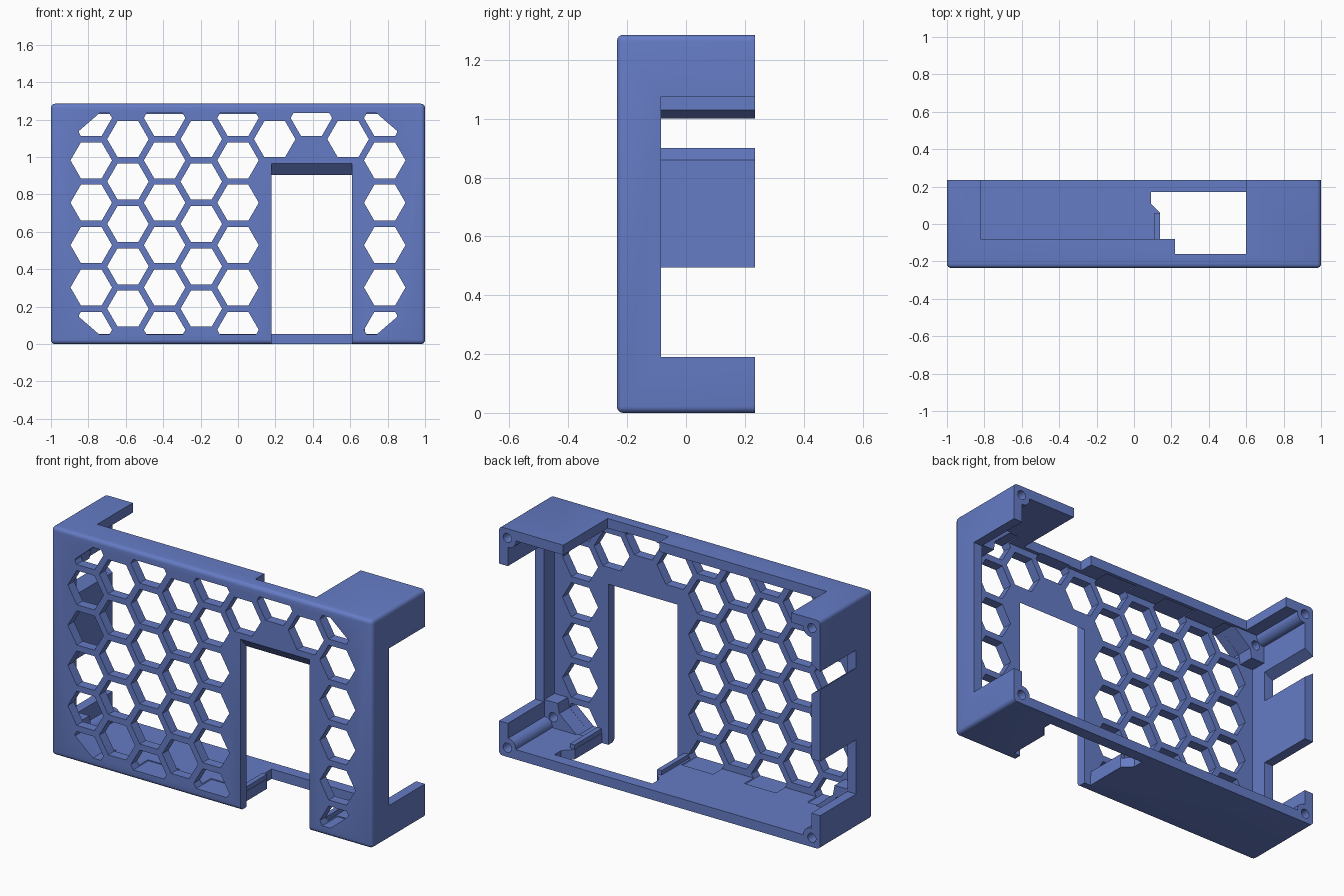
import bpy, bmesh, math

if "Cube" in bpy.data.objects:
    bpy.data.objects.remove(bpy.data.objects["Cube"])

blue = bpy.data.materials.new("matte_blue")
blue.diffuse_color = (0.13, 0.2, 0.56, 1)
blue.use_nodes = True
blue.node_tree.nodes["Principled BSDF"].inputs["Base Color"].default_value = blue.diffuse_color

X, Y, Z, T = 1.0, 0.235, 1.285, 0.055   # half width, half depth, height, wall
MID = Z / 2
BACK = 0.4                              # beyond the open back


def prism(name, shapes, axis, a, b):
    """Extrude 2D outlines along an axis; y takes (x,z), z takes (x,y), x takes (y,z)."""
    place = {"x": lambda u, v, t: (t, u, v),
             "y": lambda u, v, t: (u, t, v),
             "z": lambda u, v, t: (u, v, t)}[axis]
    bm = bmesh.new()
    for pts in shapes:
        lo = [bm.verts.new(place(u, v, a)) for u, v in pts]
        hi = [bm.verts.new(place(u, v, b)) for u, v in pts]
        bm.faces.new(lo)
        bm.faces.new(hi[::-1])
        n = len(pts)
        for i in range(n):
            j = (i + 1) % n
            bm.faces.new((lo[i], hi[i], hi[j], lo[j]))
    bmesh.ops.recalc_face_normals(bm, faces=bm.faces)
    me = bpy.data.meshes.new(name)
    bm.to_mesh(me)
    bm.free()
    ob = bpy.data.objects.new(name, me)
    bpy.context.collection.objects.link(ob)
    me.materials.append(blue)
    return ob


def rect(u0, u1, v0, v1):
    return [(u0, v0), (u1, v0), (u1, v1), (u0, v1)]


def box(name, x0, x1, y0, y1, z0, z1):
    return prism(name, [rect(x0, x1, y0, y1)], "z", z0, z1)


def circle(cx, cz, r, n):
    return [(cx + r * math.cos(2 * math.pi * i / n),
             cz + r * math.sin(2 * math.pi * i / n)) for i in range(n)]


def apply(ob, mod):
    bpy.context.view_layer.objects.active = ob
    bpy.ops.object.modifier_apply(modifier=mod.name)


def combine(ob, tool, op="DIFFERENCE"):
    m = ob.modifiers.new("bool", "BOOLEAN")
    m.operation, m.object, m.solver = op, tool, "EXACT"
    apply(ob, m)
    bpy.data.objects.remove(tool)


def corners(pts):
    """Repeat a lower right outline in all four corners."""
    return [[(sx * x, MID + sz * (z - MID)) for x, z in pts]
            for sx in (1, -1) for sz in (1, -1)]


# outer shell with rounded edges except around the back
case = box("case", -X, X, -Y, Y, 0, Z)
bm = bmesh.new()
bm.from_mesh(case.data)
edges = [e for e in bm.edges if not all(v.co.y > 0 for v in e.verts)]
bmesh.ops.bevel(bm, geom=edges, offset=0.022, segments=4, profile=0.5, affect="EDGES")
bm.to_mesh(case.data)
bm.free()

# hollow interior, open at the back
combine(case, box("hollow", -X + T, X - T, -Y + T, BACK, T, Z - T))

# front standoffs and rear screw pillars in the four corners
standoff = [(0.965, 0.035), (0.965, 0.2), (0.862, 0.2), (0.852, 0.145), (0.74, 0.05), (0.74, 0.035)]
combine(case, prism("standoffs", corners(standoff), "y", -0.2, -0.09), "UNION")
combine(case, prism("pillars", corners(circle(0.94, 0.06, 0.045, 20)), "y", -0.1, Y), "UNION")
combine(case, prism("standoff_holes", corners(circle(0.89, 0.115, 0.026, 16)), "y", -0.17, -0.05))
combine(case, prism("screw_holes", corners(circle(0.948, 0.052, 0.026, 16)), "y", 0.08, BACK))

# honeycomb grille, trimmed to a window with clipped corners
PITCH = 0.2265
COL = PITCH * math.sqrt(3) / 2
hexes = []
for c in range(-4, 5):
    rows = (-2.5, -1.5, -0.5, 0.5, 1.5, 2.5) if c % 2 == 0 else (-2, -1, 0, 1, 2)
    if c in (1, 2, 3):                  # only the top row above the doorway
        rows = rows[-1:]
    hexes += [circle(c * COL, MID + r * PITCH, 0.111, 6) for r in rows]
grille = prism("grille", hexes, "y", -0.3, -0.1)
q = [(0.74, 1.235), (0.85, 1.14), (0.85, 1.1), (0.92, 1.09)]
q += [(x, Z - z) for x, z in q[::-1]]
q += [(-x, z) for x, z in q[::-1]]
combine(grille, prism("window", [q], "y", -0.35, -0.05), "INTERSECT")
combine(case, grille)

# doorway in the front panel with a sloped head
combine(case, prism("doorway", [[(-0.3, -0.1), (-0.3, 1.036), (-0.16, 0.883), (-0.16, -0.1)]],
                    "x", 0.18, 0.61))

# floor opening that widens toward the back
half = [(0.255, -0.18), (0.255, 0.06), (0.305, 0.11), (0.305, 0.17)]
outline = [(0.395 + x, y) for x, y in half] + [(0.395 - x, y) for x, y in half[::-1]]
combine(case, prism("floor_opening", [outline], "z", -0.1, 0.1))

# top wall recesses
combine(case, box("top_recess", -0.82, 0.3, -0.08, BACK, 1.15, 1.4))
combine(case, box("top_recess_deep", 0.22, 0.6, -0.16, BACK, 1.15, 1.4))

# right wall recess
combine(case, box("right_recess", 0.88, 1.1, -0.085, BACK, 0.19, 1.075))

# left wall recess and tapered slot
combine(case, box("left_recess", -1.1, -0.88, -0.085, BACK, 0.19, 0.495))
slot = [(-1.0275, 0.92), (-0.9175, 0.84), (-0.9175, 1.045), (-1.0275, 0.985)]
combine(case, prism("left_slot", [slot], "y", -0.085, BACK))

# low guide rails beside the floor opening
for side, name in ((-1, "left_guide_rail"), (1, "right_guide_rail")):
    a, b = sorted((0.395 + side * 0.257, 0.395 + side * 0.285))
    box(name, a, b, -0.185, 0.06, 0.045, 0.08)

# smooth rounded edges, sharp everywhere else
bpy.ops.object.select_all(action="DESELECT")
case.select_set(True)
bpy.context.view_layer.objects.active = case
bpy.ops.object.shade_smooth_by_angle(angle=math.radians(30))
